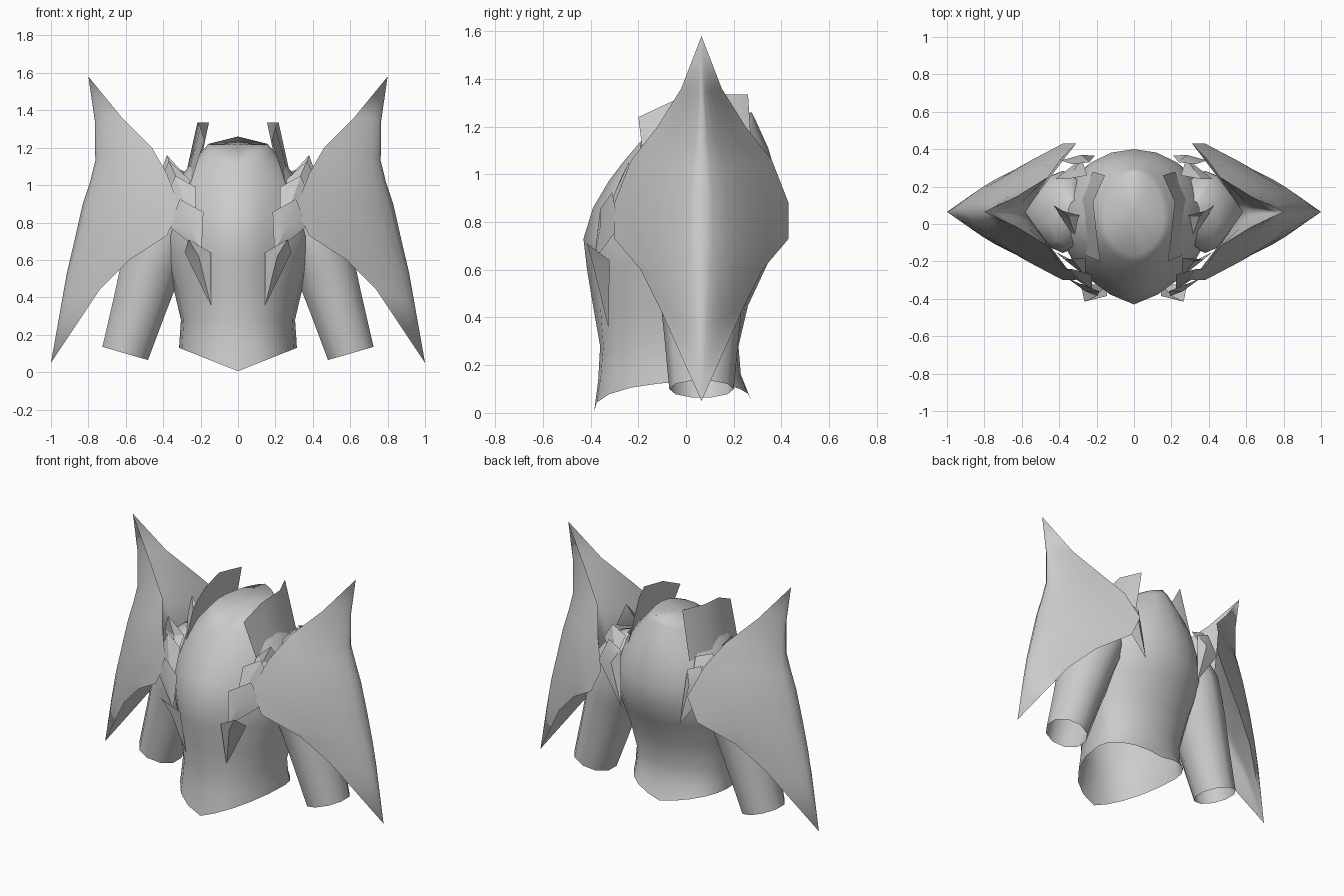
import bpy, bmesh, math
from mathutils import Vector

grey = bpy.data.materials.new("plain grey")
grey.diffuse_color = (0.6, 0.6, 0.6, 1)


def make(name, verts, faces, mirror=True, angle=40):
    me = bpy.data.meshes.new(name)
    me.from_pydata([tuple(v) for v in verts], [], faces)
    bm = bmesh.new()
    bm.from_mesh(me)
    bmesh.ops.remove_doubles(bm, verts=bm.verts, dist=0.0005)
    bmesh.ops.recalc_face_normals(bm, faces=bm.faces)
    bm.to_mesh(me)
    bm.free()
    me.materials.append(grey)
    ob = bpy.data.objects.new(name, me)
    bpy.context.collection.objects.link(ob)
    if mirror:
        ob.modifiers.new("mirror", 'MIRROR').use_axis[0] = True
    bpy.ops.object.select_all(action='DESELECT')
    ob.select_set(True)
    bpy.context.view_layer.objects.active = ob
    bpy.ops.object.shade_smooth_by_angle(angle=math.radians(angle))
    return ob


def skin(rows, closed):
    """Quads between rows of equal length."""
    n = len(rows[0])
    verts = [p for r in rows for p in r]
    faces = []
    for i in range(len(rows) - 1):
        for j in range(n if closed else n - 1):
            k = (j + 1) % n
            faces.append((i * n + j, i * n + k, (i + 1) * n + k, (i + 1) * n + j))
    return verts, faces


# Torso: rings as front z, side z, back z, half width, front y, back y, pointedness
torso = [
    (0.005, 0.13, 0.06, 0.315, -0.385, 0.27, -0.08),
    (0.14, 0.18, 0.16, 0.312, -0.368, 0.23, -0.08),
    (0.28, 0.28, 0.28, 0.305, -0.360, 0.22, -0.05),
    (0.45, 0.45, 0.45, 0.345, -0.390, 0.26, 0.08),
    (0.60, 0.60, 0.60, 0.385, -0.415, 0.33, 0.18),
    (0.73, 0.73, 0.73, 0.408, -0.430, 0.39, 0.22),
    (0.86, 0.86, 0.86, 0.390, -0.390, 0.40, 0.22),
    (0.97, 0.98, 0.99, 0.345, -0.325, 0.38, 0.18),
    (1.05, 1.08, 1.11, 0.280, -0.265, 0.345, 0.10),
    (1.12, 1.18, 1.22, 0.195, -0.205, 0.295, 0.05),
    (1.155, 1.22, 1.26, 0.158, -0.165, 0.275, 0.05),
]
rows = []
N = 20
for zf, zs, zb, w, yf, yb, p in torso:
    row = []
    for i in range(N):
        a = 2 * math.pi * i / N
        s, c = math.sin(a), math.cos(a)
        yc = 0.03
        if c >= 0:   # front
            y = yc + (yf - yc) * (c - p * abs(s) * c)
            z = zs + (zf - zs) * (1 - abs(s))
        else:        # rounded back
            y = yc + (yb - yc) * (-c)
            z = zs + (zb - zs) * (1 - abs(s))
        row.append((w * s, y, z))
    rows.append(row)
# Sloped lid closes the neck
verts, faces = skin(rows, True)
top = len(verts) - N
verts.append((0, 0.05, 1.218))
faces += [(top + i, top + (i + 1) % N, top + N) for i in range(N)]
make("torso", verts, faces, mirror=False, angle=80)

# Shoulder wings: front edge x, y, z, outer ridge x, z, inner ridge x
YR = 0.065
wing = [
    (0.80, YR, 1.58, 0.80, 1.58, 0.80),
    (0.62, -0.02, 1.36, 0.765, 1.34, 0.73),
    (0.46, -0.12, 1.20, 0.763, 1.13, 0.65),
    (0.38, -0.23, 1.06, 0.79, 1.02, 0.61),
    (0.31, -0.30, 0.88, 0.83, 0.90, 0.58),
    (0.38, -0.30, 0.73, 0.875, 0.70, 0.62),
    (0.58, -0.19, 0.60, 0.915, 0.53, 0.73),
    (0.74, -0.11, 0.44, 0.945, 0.36, 0.85),
    (1.00, YR, 0.05, 1.00, 0.05, 1.00),
]


def wing_shell(name, inner, power):
    rows = []
    for xe, ye, ze, xr, zr, xi in wing:
        half = []
        for t in (0, 0.25, 0.5, 0.7, 0.87, 1):
            x = xe + ((xi if inner else xr) - xe) * (1 - (1 - t) ** power)
            half.append((x, ye + (YR - ye) * t, ze + (zr - ze) * t))
        rows.append(half + [(x, 2 * YR - y, z) for x, y, z in half[-2::-1]])
    make(name, *skin(rows, False), angle=180)


wing_shell("shoulder_wing", False, 1.5)
wing_shell("shoulder_wing_lining", True, 1.05)

# Sleeves: tubes closed at the shoulder; centre x, centre z, x radius, y radius, tilt
rows = []
for cx, cz, rx, ry, tilt in ((0.603, 0.10, 0.128, 0.135, 0.29),
                             (0.525, 0.36, 0.145, 0.160, 0.32),
                             (0.460, 0.58, 0.160, 0.185, 0.40),
                             (0.38, 0.78, 0.160, 0.220, 0.50),
                             (0.34, 0.92, 0.120, 0.190, 0.30),
                             (0.32, 1.00, 0.030, 0.060, 0.00)):
    rows.append([(cx + rx * math.cos(a), YR + ry * math.sin(a),
                  cz + rx * math.cos(a) * tilt)
                 for a in (2 * math.pi * (i + 0.5) / 10 for i in range(10))])
make("sleeve", *skin(rows, True), angle=50)

# Collar flaps: panels standing beside the neck
make("collar_flap",
     [(0.18, -0.20, 1.24), (0.20, -0.05, 1.31), (0.217, 0.12, 1.335),
      (0.155, 0.26, 1.335), (0.255, -0.17, 1.00), (0.28, -0.02, 1.01),
      (0.285, 0.13, 1.03), (0.22, 0.28, 1.03)],
     [(0, 1, 5, 4), (1, 2, 6, 5), (2, 3, 7, 6)], angle=30)


# Feather plates: outer corner, root peak, inner corner, tip, raised middle
def feather(name, outer, peak, inner, tip, mid):
    make(name, [outer, peak, inner, tip, mid],
         [(0, 1, 4), (1, 2, 4), (2, 3, 4), (3, 0, 4)], angle=25)


feather("front_feather_low", (0.285, -0.32, 0.64), (0.265, -0.415, 0.71),
        (0.145, -0.385, 0.64), (0.145, -0.325, 0.355), (0.21, -0.39, 0.62))
feather("front_feather_mid", (0.37, -0.28, 0.78), (0.31, -0.31, 0.925),
        (0.185, -0.36, 0.855), (0.195, -0.385, 0.64), (0.26, -0.36, 0.78))
feather("front_feather_high", (0.40, -0.24, 0.90), (0.335, -0.24, 1.05),
        (0.225, -0.27, 0.99), (0.225, -0.35, 0.78), (0.29, -0.30, 0.92))
feather("shoulder_feather_front", (0.42, -0.15, 1.01), (0.37, -0.19, 1.13),
        (0.26, -0.18, 1.03), (0.26, -0.28, 0.90), (0.32, -0.20, 1.02))
feather("shoulder_feather_top", (0.43, 0.10, 1.02), (0.38, 0.07, 1.16),
        (0.27, 0.04, 1.04), (0.30, -0.10, 0.96), (0.35, 0.04, 1.08))
feather("shoulder_feather_back", (0.42, 0.24, 1.00), (0.36, 0.24, 1.10),
        (0.25, 0.26, 1.06), (0.28, 0.35, 0.90), (0.32, 0.29, 1.02))
feather("back_feather", (0.39, 0.34, 0.90), (0.33, 0.32, 1.04),
        (0.24, 0.33, 1.00), (0.21, 0.365, 0.65), (0.28, 0.37, 0.92))
